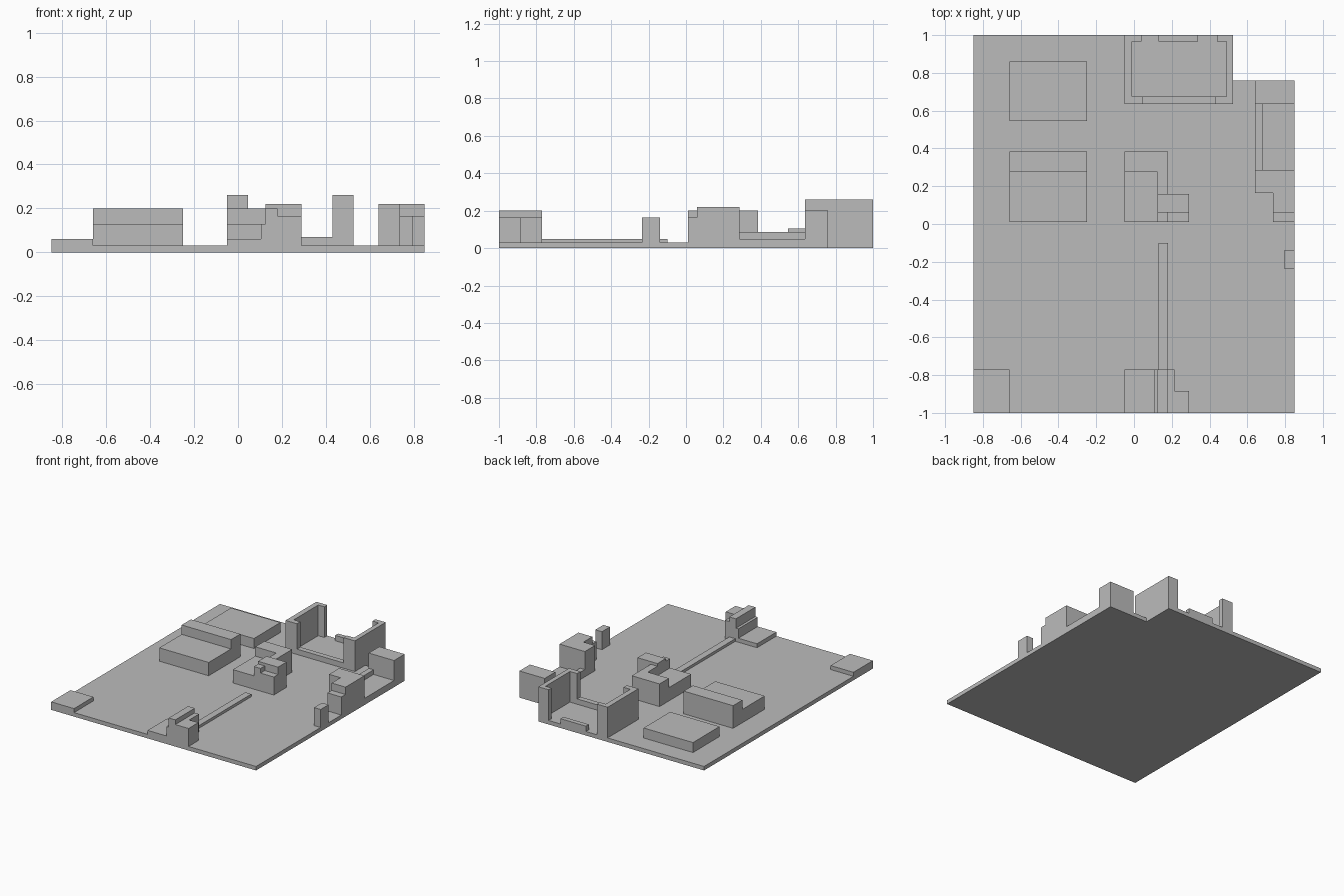
import bpy, bmesh

cube = bpy.data.objects.get("Cube")
if cube:
    bpy.data.objects.remove(cube, do_unlink=True)

# single flat material
grey = bpy.data.materials.new("plain_grey")
grey.use_nodes = True
GREY = (0.5, 0.5, 0.5, 1)
grey.diffuse_color = GREY
grey.node_tree.nodes["Principled BSDF"].inputs["Base Color"].default_value = GREY

DECK = 0.03   # top of the base plate


def part(name, *boxes, bottom=DECK):
    """One object made of upright boxes, each (x0, x1, y0, y1, top)."""
    bm = bmesh.new()
    for x0, x1, y0, y1, top in boxes:
        verts = bmesh.ops.create_cube(bm, size=1)["verts"]
        for v in verts:
            v.co.x = x1 if v.co.x > 0 else x0
            v.co.y = y1 if v.co.y > 0 else y0
            v.co.z = top if v.co.z > 0 else bottom
    mesh = bpy.data.meshes.new(name)
    bm.to_mesh(mesh)
    bm.free()
    mesh.materials.append(grey)
    obj = bpy.data.objects.new(name, mesh)
    bpy.context.collection.objects.link(obj)
    return obj


# base plate with a notched back corner, extruded from its outline
bm = bmesh.new()
outline = [(-0.85, -1), (0.85, -1), (0.85, 0.76), (0.525, 0.76), (0.525, 1), (-0.85, 1)]
face = bm.faces.new([bm.verts.new((x, y, 0)) for x, y in outline])
top = bmesh.ops.extrude_face_region(bm, geom=[face])["geom"]
for v in top:
    if isinstance(v, bmesh.types.BMVert):
        v.co.z = DECK
bmesh.ops.recalc_face_normals(bm, faces=bm.faces)
mesh = bpy.data.meshes.new("base_plate")
bm.to_mesh(mesh)
bm.free()
mesh.materials.append(grey)
bpy.context.collection.objects.link(bpy.data.objects.new("base_plate", mesh))

# right-hand blocks
part("corner_slab", (-0.85, -0.66, -1, -0.77, 0.06))
part("stepped_block", (-0.66, -0.25, 0.01, 0.275, 0.13), (-0.66, -0.25, 0.275, 0.385, 0.20))
part("low_block", (-0.66, -0.25, 0.545, 0.86, 0.105))

# centre block: low front, tall back band, highest side wing with a notch
part("centre_block",
     (-0.05, 0.125, 0.01, 0.275, 0.13),
     (-0.05, 0.125, 0.275, 0.385, 0.20),
     (0.125, 0.18, 0.16, 0.385, 0.20),
     (0.125, 0.29, 0.06, 0.16, 0.22),
     (0.125, 0.18, 0.01, 0.06, 0.20),
     (0.18, 0.29, 0.01, 0.06, 0.165))

# front block and the dividing strip running back from it
part("front_block",
     (-0.05, 0.105, -1, -0.77, 0.06),
     (0.105, 0.125, -1, -0.77, 0.13),
     (0.125, 0.18, -1, -0.77, 0.20),
     (0.18, 0.215, -1, -0.77, 0.165),
     (0.215, 0.29, -1, -0.885, 0.165))
part("dividing_strip", (0.13, 0.18, -0.77, -0.10, 0.05))

# left edge: post, tall block, sunken bay and end block
part("edge_post", (0.795, 0.85, -0.235, -0.14, 0.165))
part("edge_block",
     (0.735, 0.85, 0.01, 0.06, 0.165),
     (0.735, 0.85, 0.06, 0.165, 0.22),
     (0.64, 0.85, 0.165, 0.285, 0.22))
part("edge_bay", (0.64, 0.68, 0.285, 0.635, 0.085), (0.68, 0.85, 0.285, 0.635, 0.05))
part("end_block", (0.64, 0.85, 0.635, 0.76, 0.20))

# open room at the back: side walls, corner returns and low sills
WALL = 0.26
part("room_walls",
     (-0.05, -0.01, 0.635, 1, WALL),
     (0.49, 0.525, 0.635, 1, WALL),
     (-0.01, 0.045, 0.635, 0.675, WALL),
     (0.43, 0.49, 0.635, 0.675, WALL),
     (-0.01, 0.04, 0.965, 1, WALL),
     (0.44, 0.49, 0.965, 1, WALL))
part("room_sills", (0.045, 0.43, 0.635, 0.675, 0.07), (0.13, 0.34, 0.965, 1, 0.07))
